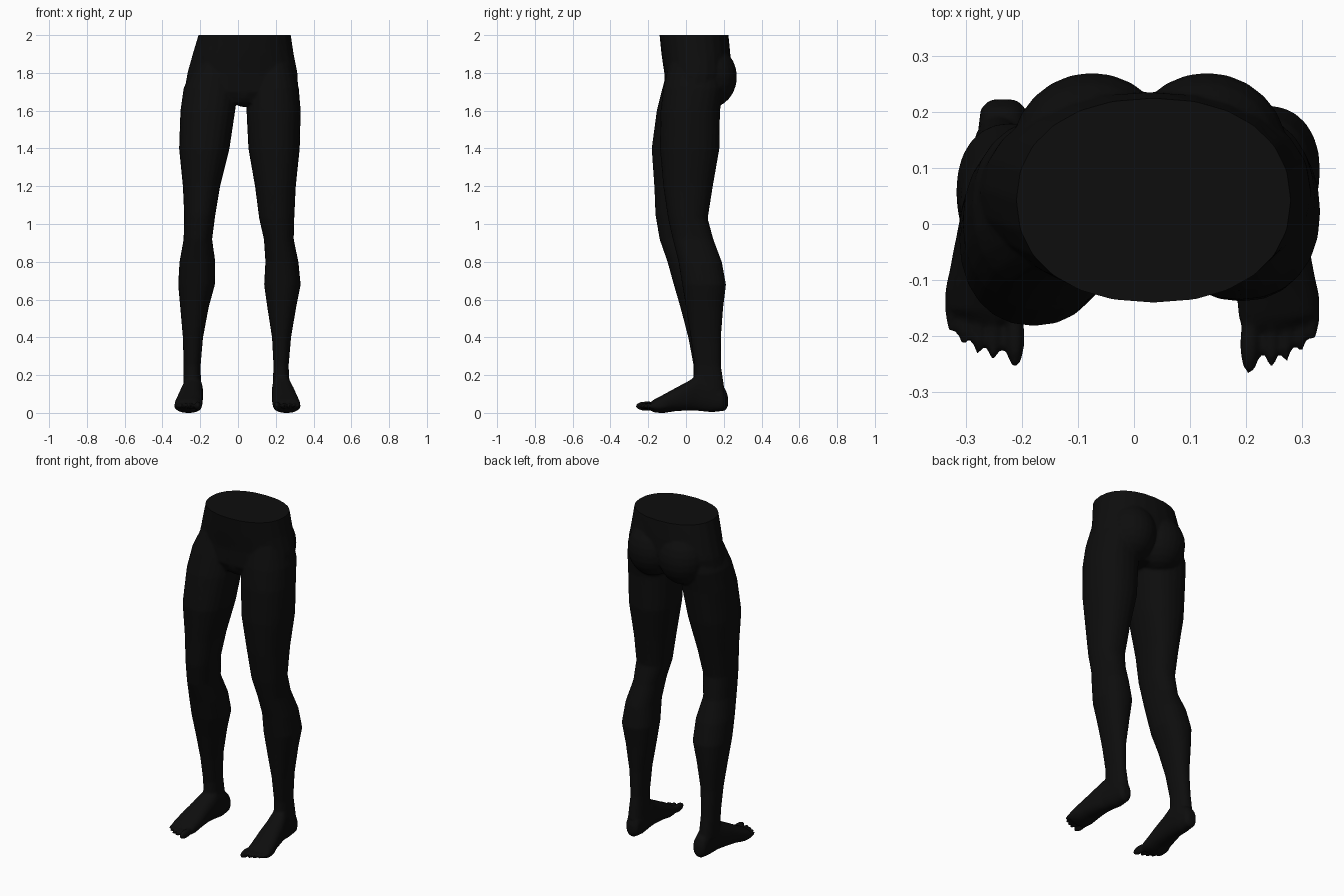
import bpy
import bmesh
from math import cos, sin, pi, copysign
from mathutils import Matrix, Vector

default_cube = bpy.data.objects.get("Cube")
if default_cube:
    bpy.data.objects.remove(default_cube, do_unlink=True)

SIDES = 24


def rounded(value, power):
    return copysign(abs(value) ** power, value)


def loft(bm, rows, place, power=0.9):
    """Skin rounded rings; each row is (station, low_a, high_a, low_b, high_b)."""
    rings = []
    for station, low_a, high_a, low_b, high_b in rows:
        ring = []
        for step in range(SIDES):
            angle = 2 * pi * step / SIDES
            a = (low_a + high_a) / 2 + (high_a - low_a) / 2 * rounded(cos(angle), power)
            b = (low_b + high_b) / 2 + (high_b - low_b) / 2 * rounded(sin(angle), power)
            ring.append(bm.verts.new(place(station, a, b)))
        rings.append(ring)
    faces = [bm.faces.new(rings[0]), bm.faces.new(rings[-1])]
    for lower, upper in zip(rings, rings[1:]):
        for i in range(SIDES):
            j = (i + 1) % SIDES
            faces.append(bm.faces.new((lower[i], lower[j], upper[j], upper[i])))
    bmesh.ops.recalc_face_normals(bm, faces=faces)


def ellipsoid(bm, centre, radii):
    matrix = Matrix.Translation(centre) @ Matrix.Diagonal((*radii, 1))
    bmesh.ops.create_uvsphere(bm, u_segments=SIDES, v_segments=SIDES // 2,
                              radius=1, matrix=matrix)


def upright(station, a, b):
    return Vector((a, b, station))


# Rows for upright parts: height, x range, y range
pelvis = [
    (2.08, -.19, .26, -.145, .20),
    (2.0, -.21, .28, -.14, .225),
    (1.9, -.24, .295, -.13, .235),
    (1.8, -.268, .315, -.115, .235),
    (1.7, -.285, .32, -.11, .20),
    (1.64, -.22, .25, -.08, .14),
]
right_leg = [
    (1.85, -.23, -.02, -.09, .18),
    (1.72, -.288, -.0, -.125, .19),
    (1.6, -.305, -.015, -.155, .165),
    (1.4, -.312, -.045, -.182, .14),
    (1.2, -.292, -.095, -.168, .10),
    (1.05, -.285, -.12, -.162, .07),
    (.92, -.288, -.137, -.14, .09),
    (.8, -.31, -.12, -.098, .145),
    (.68, -.317, -.122, -.065, .18),
    (.56, -.306, -.155, -.03, .175),
    (.4, -.292, -.185, .012, .165),
    (.25, -.288, -.198, .04, .175),
    (.12, -.288, -.195, .04, .195),
]
left_leg = [
    (1.85, .06, .29, -.09, .18),
    (1.72, .05, .322, -.12, .20),
    (1.6, .045, .332, -.135, .18),
    (1.4, .055, .327, -.138, .177),
    (1.2, .09, .306, -.12, .142),
    (1.03, .112, .298, -.095, .115),
    (.92, .137, .295, -.07, .145),
    (.8, .145, .32, -.04, .19),
    (.68, .138, .332, -.02, .212),
    (.56, .155, .308, .0, .197),
    (.4, .18, .281, .025, .185),
    (.25, .188, .268, .045, .185),
    (.12, .182, .275, .04, .205),
]

# Rows for a foot: y from heel to ball, x range, z range
foot = [
    (.21, .205, .25, .035, .09),
    (.195, .187, .267, .012, .13),
    (.13, .179, .275, .005, .18),
    (.06, .179, .287, .012, .2),
    (.01, .18, .302, .014, .168),
    (-.07, .18, .318, .01, .125),
    (-.13, .183, .33, .0, .092),
    (-.165, .186, .33, .003, .075),
    (-.185, .192, .29, .01, .06),
]
# Toes: x, tip y, half width
toes = [
    (.206, -.268, .017),
    (.245, -.257, .0125),
    (.271, -.247, .0115),
    (.297, -.231, .011),
    (.32, -.207, .011),
]


def add_foot(bm, side, shift_x, shift_y):
    def place(y, x, z):
        return Vector((side * (x + shift_x), y + shift_y, z))

    loft(bm, foot, place, power=0.85)
    for x, tip, half_width in toes:
        length = 0.055
        ellipsoid(bm, place(tip + length, x, 0.037),
                  (half_width, length, half_width * 1.5))


# Gather the overlapping body masses
bm = bmesh.new()
loft(bm, pelvis, upright)
loft(bm, right_leg, upright)
loft(bm, left_leg, upright)
for centre_x in (-.075, .13):
    ellipsoid(bm, (centre_x, .125, 1.78), (.145, .145, .165))
ellipsoid(bm, (.03, -.03, 1.71), (.075, .08, .09))
add_foot(bm, 1, 0, 0)
add_foot(bm, -1, .006, .012)
mesh = bpy.data.meshes.new("legs")
bm.to_mesh(mesh)
bm.free()
legs = bpy.data.objects.new("legs", mesh)
bpy.context.collection.objects.link(legs)

# Fuse them into one soft skin
remesh = legs.modifiers.new("fuse", "REMESH")
remesh.mode = "VOXEL"
remesh.voxel_size = 0.007
soften = legs.modifiers.new("soften", "SMOOTH")
soften.factor = 0.5
soften.iterations = 5
reduce = legs.modifiers.new("reduce", "DECIMATE")
reduce.ratio = 0.3
bpy.context.view_layer.update()
depsgraph = bpy.context.evaluated_depsgraph_get()
skin = bpy.data.meshes.new_from_object(legs.evaluated_get(depsgraph))
legs.modifiers.clear()

# Slice the waist flat and close it, standing the soles on the ground
bm = bmesh.new()
bm.from_mesh(skin)
ground = min(v.co.z for v in bm.verts)
bmesh.ops.translate(bm, verts=bm.verts, vec=(0, 0, -ground))
cut = bmesh.ops.bisect_plane(bm, geom=bm.verts[:] + bm.edges[:] + bm.faces[:],
                             plane_co=(0, 0, 2), plane_no=(0, 0, 1), clear_outer=True)
rim = [e for e in cut["geom_cut"] if isinstance(e, bmesh.types.BMEdge)]
bmesh.ops.holes_fill(bm, edges=rim, sides=0)
bmesh.ops.recalc_face_normals(bm, faces=bm.faces)
bm.to_mesh(skin)
bm.free()
legs.data = skin

# Single near-black colour
black = bpy.data.materials.new("soft black")
black.use_nodes = True
colour = (0.004, 0.004, 0.004, 1)
black.diffuse_color = colour
black.node_tree.nodes["Principled BSDF"].inputs["Base Color"].default_value = colour
skin.materials.clear()
skin.materials.append(black)

bpy.ops.object.select_all(action="DESELECT")
legs.select_set(True)
bpy.context.view_layer.objects.active = legs
bpy.ops.object.shade_smooth_by_angle(angle=pi / 4)
